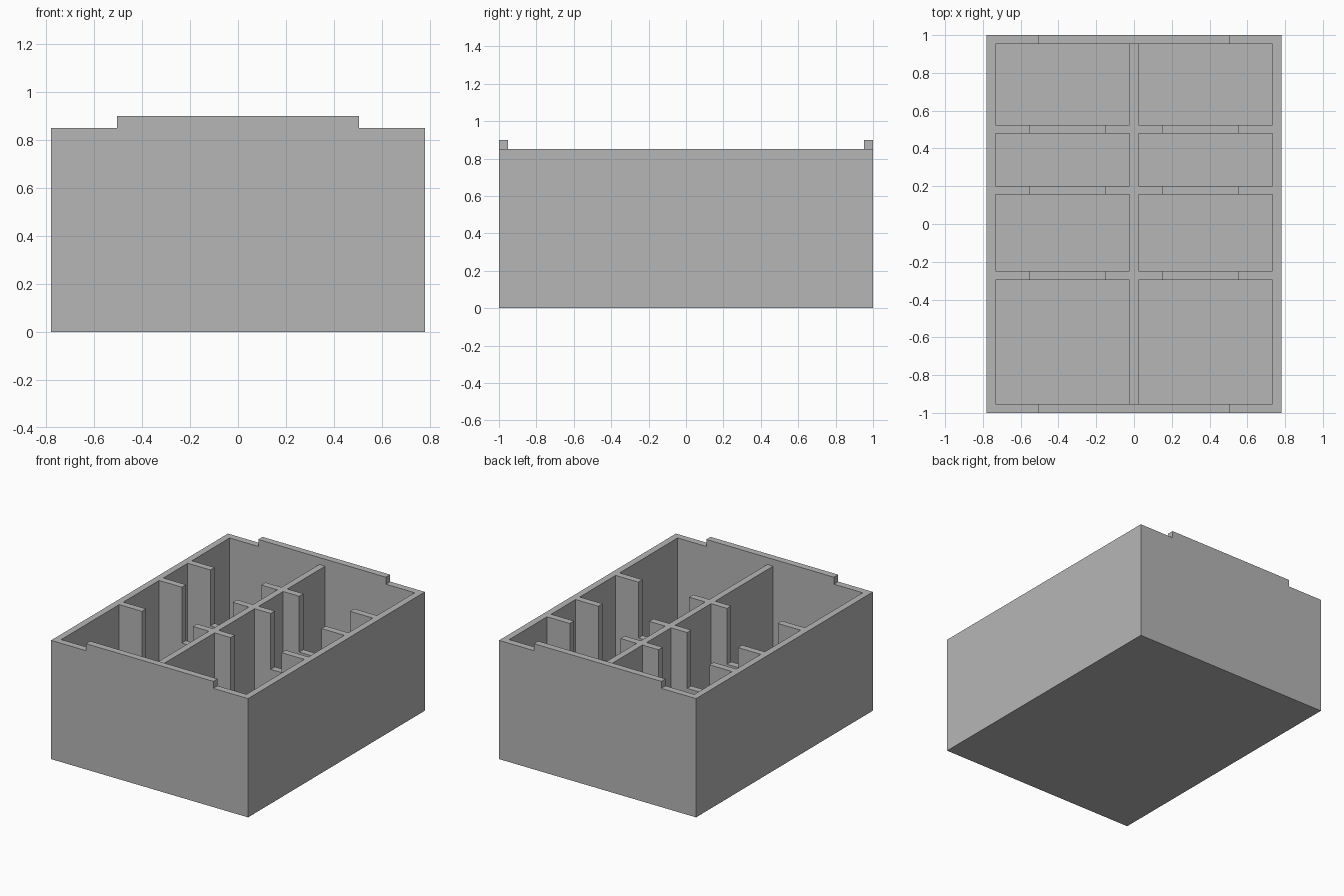
import bpy

if "Cube" in bpy.data.objects:
    bpy.data.objects.remove(bpy.data.objects["Cube"], do_unlink=True)

# Main dimensions
HX, HY = 0.78, 1.0           # outer half sizes
IX, IY = 0.733, 0.952        # inner half sizes
RIM, TAB = 0.85, 0.9         # rim height, raised end tab height
FLOOR, LEDGE = 0.05, 0.45    # floor top, bottom of divider slots
MID = 0.023                  # half thickness of the centre divider
TAB_X = 0.505                # half width of the end tabs
DIVIDERS = [(-0.297, -0.25), (0.155, 0.202), (0.478, 0.525)]

grey = bpy.data.materials.new("plain grey")
grey.use_nodes = True
colour = (0.47, 0.47, 0.47, 1)
grey.diffuse_color = colour
grey.node_tree.nodes["Principled BSDF"].inputs["Base Color"].default_value = colour


def box(name, x, y, z):
    """Box from (min, max) ranges on each axis."""
    bpy.ops.mesh.primitive_cube_add(size=1)
    ob = bpy.context.object
    ob.name = name
    for v in ob.data.vertices:
        v.co = [(r[0] + r[1]) / 2 + c * (r[1] - r[0]) for r, c in zip((x, y, z), v.co)]
    ob.data.materials.append(grey)
    return ob


def cut(target, x, y, z):
    """Subtract a box from the target."""
    cutter = box("cutter", x, y, z)
    cutter.hide_render = True
    mod = target.modifiers.new("cut", "BOOLEAN")
    mod.operation, mod.solver, mod.object = "DIFFERENCE", "EXACT", cutter
    bpy.context.view_layer.objects.active = target
    bpy.ops.object.modifier_apply(modifier=mod.name)
    bpy.data.objects.remove(cutter, do_unlink=True)


tray = box("divided_tray", (-HX, HX), (-HY, HY), (0, TAB))

# Lower the rim everywhere except the tabs on the end walls
cut(tray, (-1, 1), (-IY, IY), (RIM, 1))
for side in (-1, 1):
    cut(tray, sorted((side * TAB_X, side)), (-1.1, 1.1), (RIM, 1))

# Compartments between the dividers, and the slots through each divider
edges = [-IY] + [e for d in DIVIDERS for e in d] + [IY]
for side in (-1, 1):
    for y in zip(edges[::2], edges[1::2]):
        cut(tray, sorted((side * MID, side * IX)), y, (FLOOR, 1))
    for lo, hi in DIVIDERS:
        cut(tray, sorted((side * 0.15, side * 0.553)), (lo - 0.02, hi + 0.02), (LEDGE, 1))
